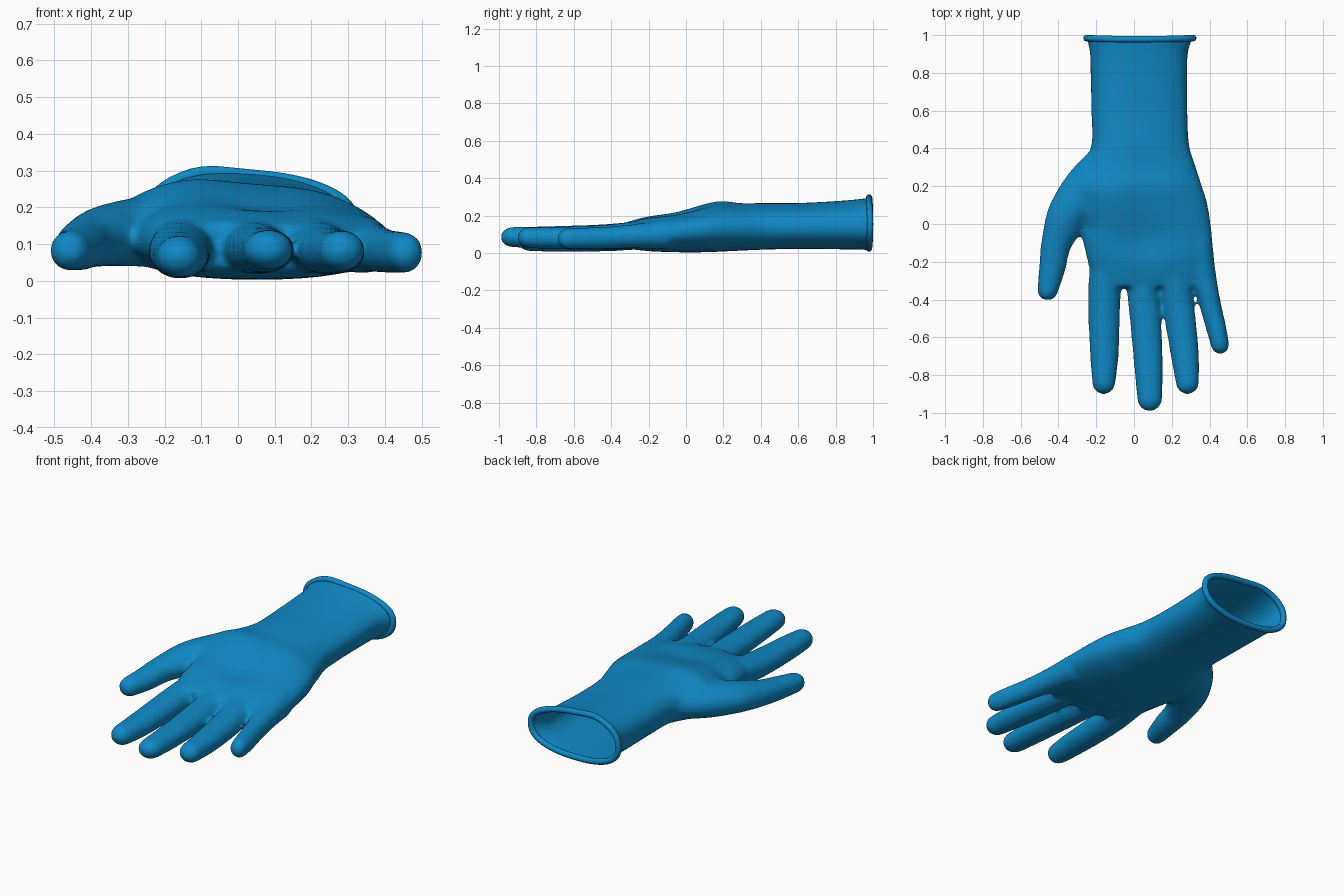
import bpy, bmesh, math
from mathutils import Vector

if "Cube" in bpy.data.objects:
    bpy.data.objects.remove(bpy.data.objects["Cube"])

blue = bpy.data.materials.new("glove blue")
blue.diffuse_color = (0.005, 0.255, 0.57, 1)
blue.use_nodes = True
blue.node_tree.nodes["Principled BSDF"].inputs["Base Color"].default_value = blue.diffuse_color


def spline(rows, steps):
    """Catmull-Rom interpolation through rows of numbers."""
    out = []
    for i in range(len(rows) - 1):
        a, b = rows[max(i - 1, 0)], rows[i]
        c, d = rows[i + 1], rows[min(i + 2, len(rows) - 1)]
        for s in range(steps):
            t = s / steps
            out.append([0.5 * (2 * q + (r - p) * t + (2 * p - 5 * q + 4 * r - u) * t * t
                               + (3 * q - p - 3 * r + u) * t ** 3)
                        for p, q, r, u in zip(a, b, c, d)])
    return out + [list(rows[-1])]


def loft(bm, rings):
    loops = [[bm.verts.new(p) for p in ring] for ring in rings]
    n = len(loops[0])
    faces = [bm.faces.new((a[i], a[(i + 1) % n], b[(i + 1) % n], b[i]))
             for a, b in zip(loops, loops[1:]) for i in range(n)]
    faces += [bm.faces.new(loops[0][::-1]), bm.faces.new(loops[-1])]
    bmesh.ops.recalc_face_normals(bm, faces=faces)


def section(y, xl, xr, zb, zt, n=48):
    """Rounded hand cross-section, higher on the thumb side."""
    pts = []
    for i in range(n):
        a = 2 * math.pi * i / n
        c, s = math.cos(a), math.sin(a)
        u = math.copysign(abs(c) ** 0.85, c)
        v = math.copysign(abs(s) ** 0.85, s)
        z = (zb + zt) / 2 + (zt - zb) / 2 * v
        z -= 0.018 * u * max(v, 0)
        pts.append(Vector(((xl + xr) / 2 + (xr - xl) / 2 * u, y, z)))
    return pts


def finger(bm, rows):
    """Tube with round tip through rows of x, y, z, half width, half height."""
    path = spline(rows, 6)
    rings = []

    def ring(c, d, rx, rz):
        side = Vector((-d.y, d.x, 0))
        rings.append([c + side * rx * math.cos(k * math.pi / 12)
                      + Vector((0, 0, rz * math.sin(k * math.pi / 12))) for k in range(24)])

    for i, p in enumerate(path):
        a, b = path[max(i - 1, 0)], path[min(i + 1, len(path) - 1)]
        d = Vector((b[0] - a[0], b[1] - a[1], 0)).normalized()
        ring(Vector(p[:3]), d, p[3], p[4])
    for k in range(1, 7):
        t = k * math.pi / 2 / 6.3
        ring(Vector(p[:3]) + d * p[3] * math.sin(t), d, p[3] * math.cos(t), p[4] * math.cos(t))
    loft(bm, rings)


bm = bmesh.new()

# palm, wrist and cuff
hand = [(-.335, -.21, .40, .025, .155), (-.2, -.245, .42, .01, .20), (-.05, -.28, .412, .004, .225),
        (.1, -.32, .39, .004, .25), (.2, -.34, .36, .008, .265), (.3, -.28, .328, .013, .262),
        (.42, -.225, .292, .018, .265), (.6, -.226, .283, .022, .265), (.8, -.23, .282, .02, .275),
        (.92, -.235, .288, .018, .285), (1.02, -.262, .325, .015, .30)]
loft(bm, [section(*r) for r in spline(hand, 5)])

# thumb
finger(bm, [(-.12, .36, .15, .10, .09), (-.235, .2, .135, .13, .095), (-.345, .05, .125, .115, .085),
            (-.41, -.1, .105, .082, .07), (-.432, -.23, .09, .071, .062), (-.457, -.35, .082, .056, .055)])
# index, middle, ring and little fingers
finger(bm, [(-.14, -.15, .105, .09, .08), (-.156, -.35, .085, .087, .073), (-.158, -.5, .075, .084, .068),
            (-.157, -.7, .068, .076, .062), (-.16, -.84, .067, .062, .057)])
finger(bm, [(.04, -.15, .105, .09, .085), (.047, -.35, .09, .085, .072), (.06, -.5, .085, .083, .066),
            (.077, -.75, .083, .077, .06), (.083, -.925, .085, .067, .055)])
finger(bm, [(.18, -.15, .105, .09, .085), (.223, -.35, .09, .083, .07), (.245, -.5, .082, .082, .065),
            (.27, -.7, .08, .075, .06), (.283, -.84, .082, .062, .056)])
finger(bm, [(.335, -.1, .10, .08, .08), (.367, -.27, .09, .068, .066), (.402, -.42, .082, .058, .06),
            (.435, -.55, .078, .054, .058), (.456, -.64, .077, .049, .055)])

mesh = bpy.data.meshes.new("glove")
bm.to_mesh(mesh)
bm.free()
glove = bpy.data.objects.new("glove", mesh)
bpy.context.collection.objects.link(glove)
bpy.context.view_layer.objects.active = glove
glove.select_set(True)

# fuse the parts into one soft skin
m = glove.modifiers.new("fuse", 'REMESH')
m.mode = 'VOXEL'
m.voxel_size = 0.012
m = glove.modifiers.new("soften", 'SMOOTH')
m.factor = 0.5
m.iterations = 12
for name in ("fuse", "soften"):
    bpy.ops.object.modifier_apply(modifier=name)

# hollow of the palm, thumb mound, heel mound; then open the cuff
bm = bmesh.new()
bm.from_mesh(glove.data)
bumps = [(.06, -.08, .14, -.025), (-.13, .14, .12, .014), (.22, .18, .11, .006), (-.25, -.02, .06, -.015)]
for v in bm.verts:
    if v.normal.z > 0:
        v.co.z += sum(h * v.normal.z * math.exp(-((v.co.x - x) ** 2 + (v.co.y - y) ** 2) / r ** 2)
                      for x, y, r, h in bumps)
bmesh.ops.bisect_plane(bm, geom=bm.verts[:] + bm.edges[:] + bm.faces[:],
                       plane_co=(0, .975, 0), plane_no=(0, 1, 0), clear_outer=True)
bm.to_mesh(glove.data)
bm.free()
m = glove.modifiers.new("thickness", 'SOLIDIFY')
m.thickness = 0.008
m.offset = -1
glove.data.materials.clear()
glove.data.materials.append(blue)
bpy.ops.object.shade_smooth()
glove.select_set(False)

# rolled cuff rim
curve = bpy.data.curves.new("cuff_rim", 'CURVE')
curve.dimensions = '3D'
curve.bevel_depth = 0.017
curve.bevel_resolution = 3
pts = section(.978, -.252, .314, .024, .287)
line = curve.splines.new('POLY')
line.points.add(len(pts) - 1)
for q, p in zip(line.points, pts):
    lift = 0.006 * abs((p.x - .03) / .28) ** 2
    q.co = (p.x, p.y + lift, p.z + .01 * math.exp(-((p.x + .1) / .08) ** 2) * (p.z > .15), 1)
line.use_cyclic_u = True
rim = bpy.data.objects.new("cuff_rim", curve)
bpy.context.collection.objects.link(rim)
rim.select_set(True)
bpy.context.view_layer.objects.active = rim
bpy.ops.object.convert(target='MESH')
rim = bpy.context.object
rim.data.materials.clear()
rim.data.materials.append(blue)
bpy.ops.object.shade_smooth()
